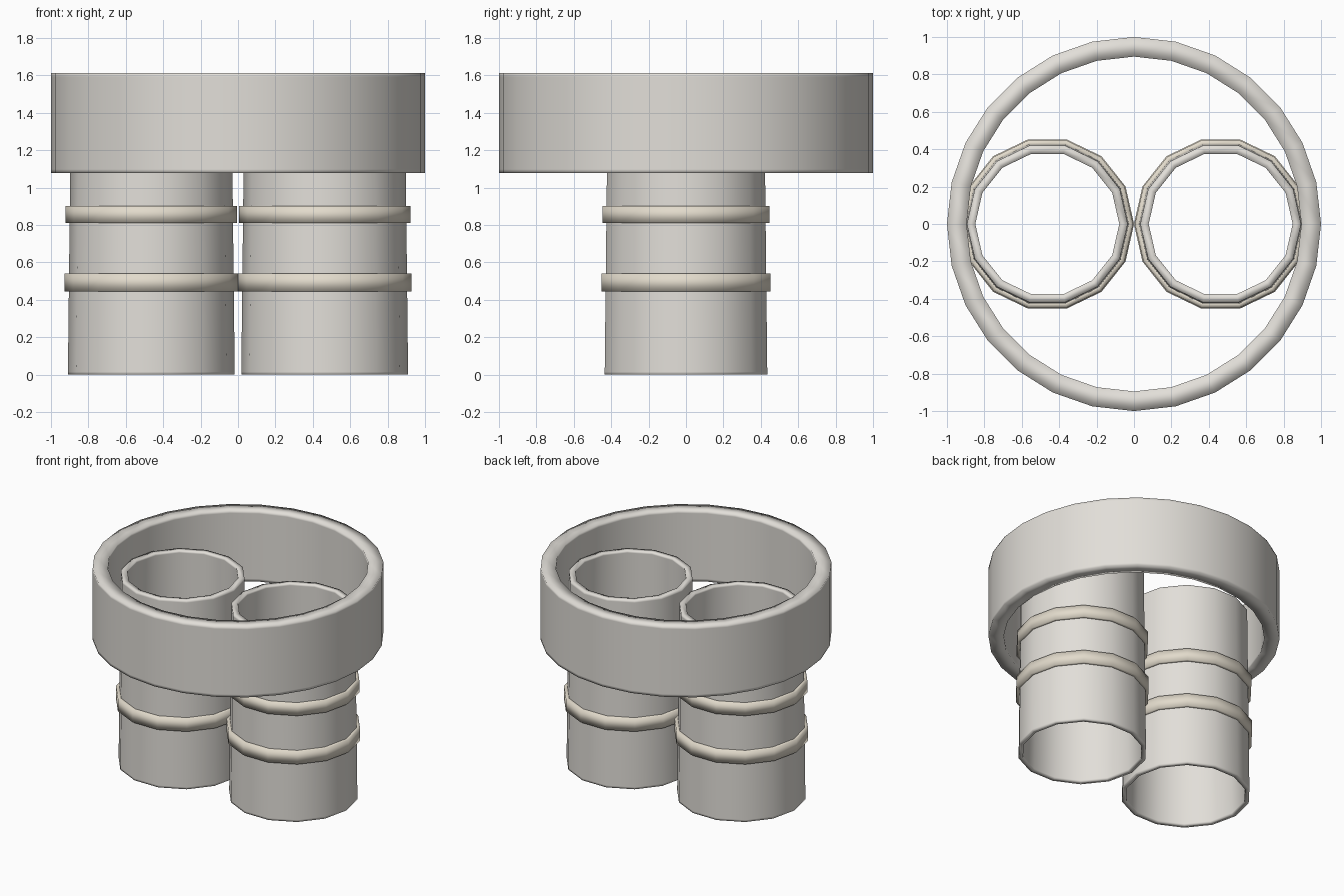
import bpy, bmesh, math

if "Cube" in bpy.data.objects:
    bpy.data.objects.remove(bpy.data.objects["Cube"])


def material(name, rgb):
    m = bpy.data.materials.new(name)
    m.diffuse_color = (*rgb, 1)
    m.use_nodes = True
    m.node_tree.nodes["Principled BSDF"].inputs["Base Color"].default_value = m.diffuse_color
    return m


body_mat = material("pale_stone", (0.76, 0.735, 0.69))
band_mat = material("warm_beige", (0.76, 0.705, 0.60))


def lathe(name, profile, sides, cx, mat):
    """Spin a closed (radius, z) profile about a vertical axis at x = cx."""
    bm = bmesh.new()
    loops = []
    for i in range(sides):
        a = 2 * math.pi * i / sides
        loops.append([bm.verts.new((cx + r * math.cos(a), r * math.sin(a), z))
                      for r, z in profile])
    n = len(profile)
    for i in range(sides):
        p, q = loops[i], loops[(i + 1) % sides]
        for j in range(n):
            k = (j + 1) % n
            bm.faces.new((p[j], q[j], q[k], p[k]))
    bmesh.ops.recalc_face_normals(bm, faces=bm.faces[:])
    for f in bm.faces:
        f.smooth = True
    me = bpy.data.meshes.new(name)
    bm.to_mesh(me)
    bm.free()
    me.materials.append(mat)
    ob = bpy.data.objects.new(name, me)
    bpy.context.collection.objects.link(ob)
    return ob


def wall(ri0, ro0, z0, ri1, ro1, z1, hold):
    """Wall section with holding loops that keep the sides evenly shaded."""
    t = hold / (z1 - z0)
    mix = lambda a, b, f: a + (b - a) * f
    return [(ri0, z0), (ro0, z0),
            (mix(ro0, ro1, t), z0 + hold), (mix(ro1, ro0, t), z1 - hold),
            (ro1, z1), (ri1, z1),
            (mix(ri1, ri0, t), z1 - hold), (mix(ri0, ri1, t), z0 + hold)]


# Wide upper collar
lathe("collar", wall(0.895, 1.0, 1.078, 0.895, 1.0, 1.612, 0.02), 28, 0, body_mat)

# Two tapered open tubes, each with two bands
for side, cx in (("left", -0.4635), ("right", 0.4635)):
    lathe(side + "_tube",
          wall(0.415, 0.446, 0, 0.385, 0.43, 1.42, 0.015), 14, cx, body_mat)
    for level, r, z0, z1 in (("lower", 0.464, 0.445, 0.54),
                             ("upper", 0.459, 0.81, 0.90)):
        lathe(f"{side}_{level}_band",
              [(0.425, z0), (r, z0), (r, z1), (0.425, z1)], 14, cx, band_mat)
